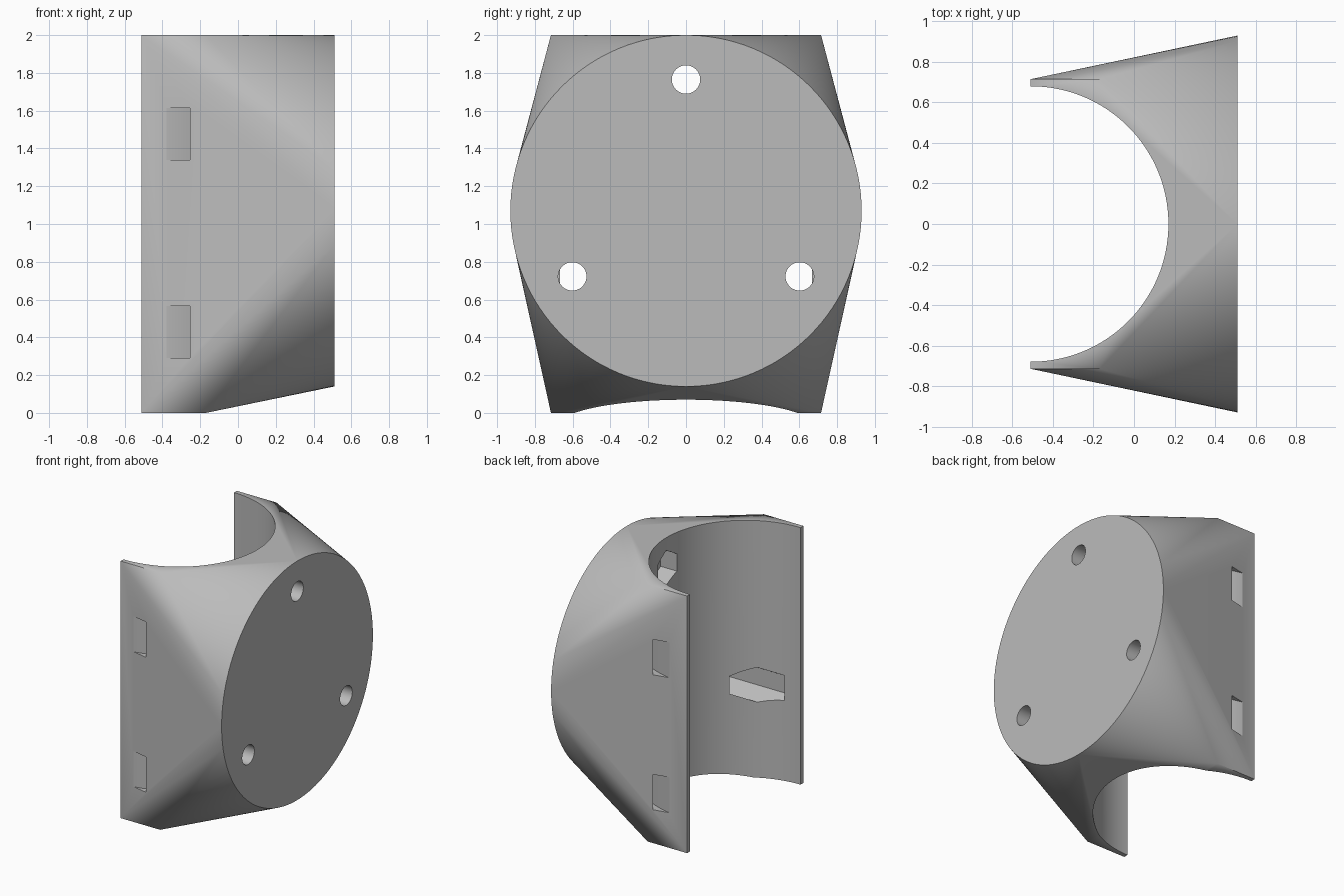
import bpy, bmesh, math
from mathutils import Matrix, Vector

cube = bpy.data.objects.get("Cube")
if cube:
    bpy.data.objects.remove(cube, do_unlink=True)

BACK, FACE = -0.51, 0.51      # open side and flange plane
FLANGE_R, FLANGE_Z = 0.93, 1.07
BORE_R = 0.68

grey = bpy.data.materials.new("plain grey")
grey.use_nodes = True
colour = (0.5, 0.5, 0.5, 1)
grey.diffuse_color = colour
grey.node_tree.nodes["Principled BSDF"].inputs["Base Color"].default_value = colour


def make_object(name, bm):
    bmesh.ops.recalc_face_normals(bm, faces=bm.faces)
    mesh = bpy.data.meshes.new(name)
    bm.to_mesh(mesh)
    bm.free()
    mesh.materials.append(grey)
    obj = bpy.data.objects.new(name, mesh)
    bpy.context.collection.objects.link(obj)
    return obj


def add_prism(bm, radius, depth, sides, matrix):
    bmesh.ops.create_cone(bm, cap_ends=True, segments=sides, radius1=radius,
                          radius2=radius, depth=depth, matrix=matrix)


def prism_along_x(bm, radius, x0, x1, y, z, sides):
    # first vertex of the polygon points along y
    turn = Matrix.Rotation(math.pi / 2, 4, 'Y') @ Matrix.Rotation(math.pi / 2, 4, 'Z')
    add_prism(bm, radius, x1 - x0, sides,
              Matrix.Translation(((x0 + x1) / 2, y, z)) @ turn)


def cut(body, name, bm):
    cutter = make_object(name, bm)
    mod = body.modifiers.new(name, 'BOOLEAN')
    mod.operation, mod.solver, mod.object = 'DIFFERENCE', 'EXACT', cutter
    bpy.context.view_layer.objects.active = body
    bpy.ops.object.modifier_apply(modifier=name)
    bpy.data.objects.remove(cutter, do_unlink=True)


# Body: hull from a rectangular clamp block to a round flange
bm = bmesh.new()
for x in (BACK, -0.17):
    for y in (-0.715, 0.715):
        for z in (0, 2):
            bm.verts.new((x, y, z))
for i in range(128):
    a = math.tau * i / 128
    bm.verts.new((FACE, FLANGE_R * math.cos(a), FLANGE_Z + FLANGE_R * math.sin(a)))
hull = bmesh.ops.convex_hull(bm, input=bm.verts)
bmesh.ops.delete(bm, geom=[v for v in bm.verts if not v.link_faces], context='VERTS')
bmesh.ops.dissolve_limit(bm, angle_limit=0.001, verts=bm.verts, edges=bm.edges)
body = make_object("clamp_body", bm)

# Vertical half-round bore
bm = bmesh.new()
add_prism(bm, BORE_R, 4, 128, Matrix.Translation((BACK, 0, 1)))
cut(body, "bore_cutter", bm)

# Curved strap channels around the bore
for z in (0.4275, 1.4775):
    bm = bmesh.new()
    section = [bm.verts.new((r, 0, z + h))
               for r, h in ((0.755, -0.1375), (0.81, -0.1375), (0.81, 0.1375), (0.755, 0.1375))]
    ring = bm.faces.new(section)
    bmesh.ops.spin(bm, geom=[ring], cent=(0, 0, 0), axis=(0, 0, 1),
                   angle=math.tau, steps=96, use_merge=True)
    bmesh.ops.remove_doubles(bm, verts=bm.verts, dist=0.0001)
    bmesh.ops.delete(bm, geom=[f for f in bm.faces if f.normal.length and
                               len({round(math.atan2(v.co.y, v.co.x), 3) for v in f.verts}) == 1],
                     context='FACES')
    bmesh.ops.translate(bm, verts=bm.verts, vec=Vector((BACK, 0, 0)))
    cut(body, "strap_cutter", bm)

# Three screw holes with hexagonal nut pockets
for angle in (90, 210, 330):
    a = math.radians(angle)
    y, z = 0.695 * math.cos(a), FLANGE_Z + 0.695 * math.sin(a)
    bm = bmesh.new()
    prism_along_x(bm, 0.135, -0.38, 0.3, y, z, 6)
    cut(body, "nut_cutter", bm)
    bm = bmesh.new()
    prism_along_x(bm, 0.075, 0.2, 0.6, y, z, 48)
    cut(body, "screw_cutter", bm)

# Smooth curved faces, keep the edges sharp
bpy.ops.object.select_all(action='DESELECT')
body.select_set(True)
bpy.context.view_layer.objects.active = body
bpy.ops.object.shade_smooth_by_angle(angle=math.radians(20))
